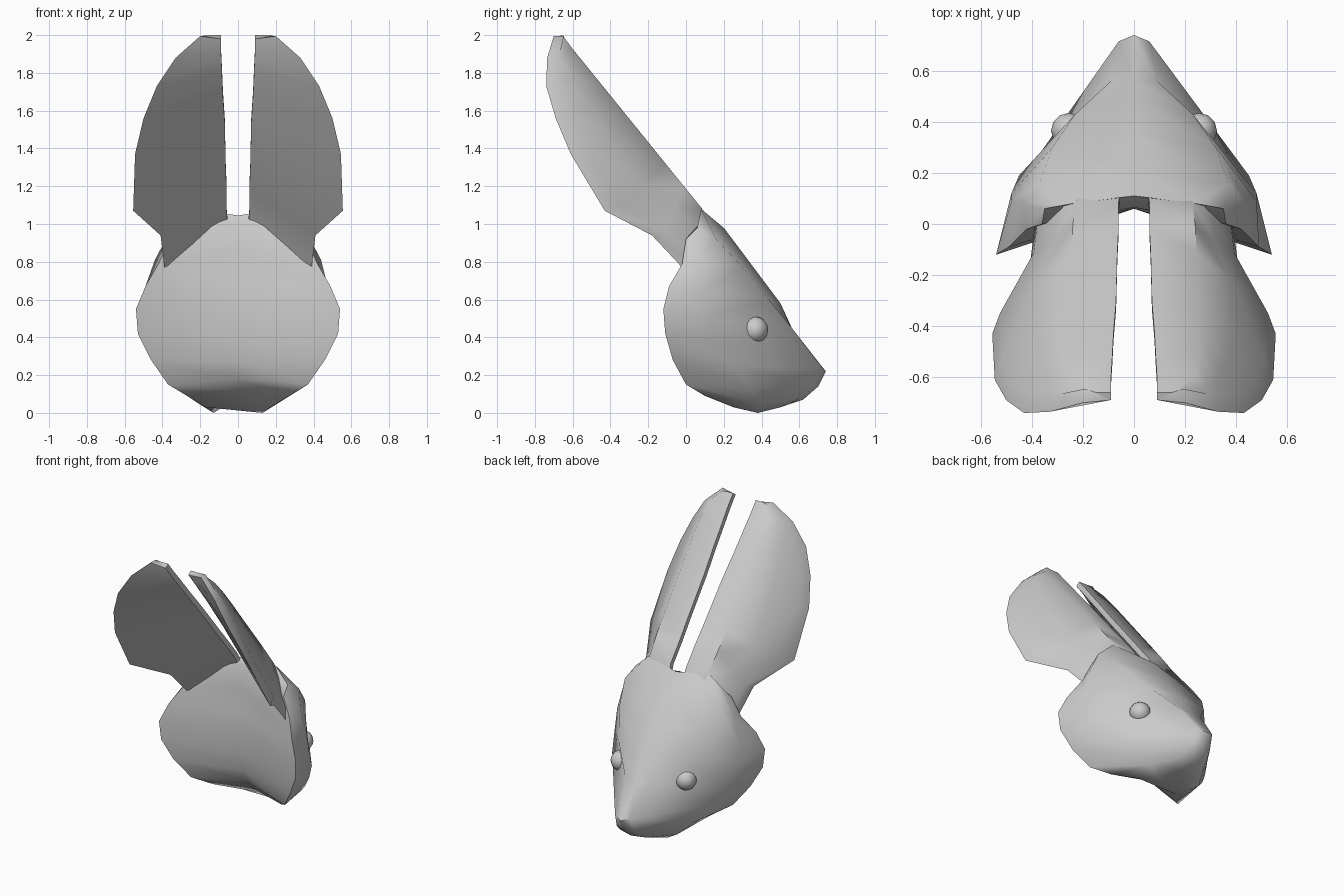
import bpy, bmesh, math
from mathutils import Vector

cube = bpy.data.objects.get("Cube")
if cube:
    bpy.data.objects.remove(cube, do_unlink=True)

grey = bpy.data.materials.new("plain_grey")
grey.use_nodes = True
grey.diffuse_color = (0.6, 0.6, 0.6, 1)
grey.node_tree.nodes["Principled BSDF"].inputs["Base Color"].default_value = (0.6, 0.6, 0.6, 1)


def loft(name, rings):
    """Skin a list of equal-length point rings and cap both ends."""
    bm = bmesh.new()
    grid = [[bm.verts.new(p) for p in ring] for ring in rings]
    count = len(rings[0])
    for upper, lower in zip(grid, grid[1:]):
        for i in range(count):
            j = (i + 1) % count
            bm.faces.new((upper[i], upper[j], lower[j], lower[i]))
    bm.faces.new(grid[0])
    bm.faces.new(grid[-1])
    bmesh.ops.recalc_face_normals(bm, faces=bm.faces)
    mesh = bpy.data.meshes.new(name)
    bm.to_mesh(mesh)
    bm.free()
    obj = bpy.data.objects.new(name, mesh)
    bpy.context.collection.objects.link(obj)
    return obj


def finish(obj, angle):
    obj.data.materials.append(grey)
    bpy.ops.object.select_all(action="DESELECT")
    obj.select_set(True)
    bpy.context.view_layer.objects.active = obj
    bpy.ops.object.shade_smooth_by_angle(angle=math.radians(angle))


def mirror_x(obj):
    mod = obj.modifiers.new("both_sides", "MIRROR")
    mod.use_clip = False


# Head: from crown to chin, each section runs back centre, cheek rim,
# mid cheek, brow crease, front centre, and is mirrored into a ring
sections = [
    ((.065, 1.03), (.36, 0, .92), (.35, .06, .98), (.24, .08, 1.08), (.11, 1.045)),
    ((.06, .85), (.42, -.02, .79), (.44, .08, .81), (.37, .16, .92), (.2, .98)),
    ((.06, .68), (.49, -.09, .67), (.48, .09, .65), (.32, .3, .77), (.35, .78)),
    ((.06, .54), (.54, -.12, .55), (.48, .12, .5), (.23, .43, .61), (.5, .58)),
    ((.06, .4), (.53, -.11, .42), (.45, .19, .38), (.09, .56, .45), (.56, .44)),
    ((.07, .27), (.46, -.07, .28), (.38, .26, .25), (.06, .715, .24), (.74, .22)),
    ((.1, .18), (.37, 0, .15), (.29, .34, .13), (.07, .68, .14), (.7, .14)),
    ((.15, .12), (.27, .1, .09), (.21, .4, .05), (.1, .59, .07), (.62, .07)),
    ((.25, .045), (.17, .25, .03), (.13, .38, 0), (.08, .5, .03), (.5, .04)),
]
rings = []
for back, rim, mid, crease, front in sections:
    half = [rim, mid, crease]
    other = [(-x, y, z) for x, y, z in reversed(half)]
    rings.append([(0, *back), *half, (0, *front), *other])
head = loft("head", rings)
finish(head, 60)

# Ears: a flat front strip on a straight leaning line, folded into a wide flap
# with a rolled rim, and a flat back from rim to inner edge.
# Each row gives strip height, inner edge x, fold x and the outer rim point
ear_rows = [
    (.95, .05, .2, (.34, .06, .72)),
    (1.08, .06, .23, (.39, -.02, .77)),
    (1.2, .06, .24, (.41, -.18, .94)),
    (1.32, .065, .245, (.555, -.43, 1.07)),
    (1.56, .07, .25, (.545, -.61, 1.37)),
    (1.71, .08, .255, (.5, -.69, 1.56)),
    (1.83, .085, .255, (.43, -.74, 1.73)),
    (1.93, .09, .24, (.33, -.735, 1.88)),
    (2, .09, .15, (.2, -.7, 1.995)),
]
rows = []
for z, inner, fold, rim in ear_rows:
    y = min(.07 - .81 * (z - 1.1), .14)
    edge = Vector((inner, y, z))
    ridge = Vector((fold, y, z))
    rim = Vector(rim)
    lip = rim.lerp(ridge, .1) + Vector((0, .05, 0))
    rows.append([edge, ridge, ridge.lerp(lip, .5), lip, rim, edge + Vector((0, -.03, -.02))])
ears = loft("ears", rows)
mirror_x(ears)
finish(ears, 50)

# Eyes, mostly sunk into the cheeks
bpy.ops.mesh.primitive_uv_sphere_add(segments=12, ring_count=8, radius=.07, location=(0, 0, 0))
eyes = bpy.context.object
eyes.name = "eyes"
for v in eyes.data.vertices:
    v.co += Vector((.255, .365, .44))
mirror_x(eyes)
finish(eyes, 60)
